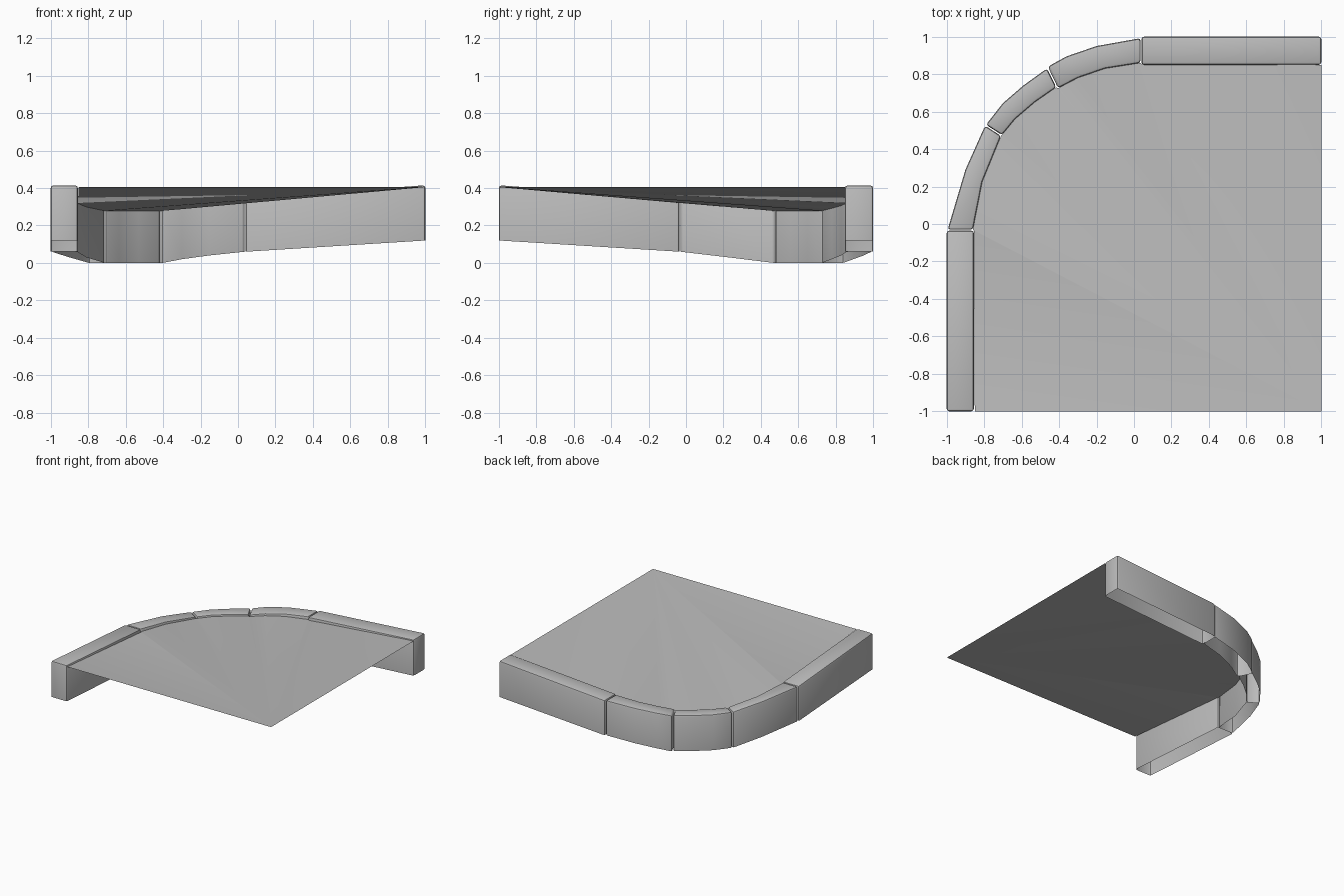
import bpy, bmesh, math

cube = bpy.data.objects.get("Cube")
if cube:
    bpy.data.objects.remove(cube, do_unlink=True)

GREY = (0.5, 0.5, 0.5, 1.0)
concrete = bpy.data.materials.new("concrete_grey")
concrete.use_nodes = True
concrete.diffuse_color = GREY
concrete.node_tree.nodes["Principled BSDF"].inputs["Base Color"].default_value = GREY


def finish(bm, name, smooth_angle):
    mesh = bpy.data.meshes.new(name)
    bm.to_mesh(mesh)
    bm.free()
    mesh.materials.append(concrete)
    obj = bpy.data.objects.new(name, mesh)
    bpy.context.collection.objects.link(obj)
    bpy.ops.object.select_all(action="DESELECT")
    obj.select_set(True)
    bpy.context.view_layer.objects.active = obj
    bpy.ops.object.shade_smooth_by_angle(angle=math.radians(smooth_angle))
    return obj


def curb(name, outer, inner, bottoms, tops):
    """Hollow kerb stone, open underneath, lofted along paired outer and inner points."""
    bm = bmesh.new()
    rings = []
    last = len(outer) - 1
    for i, (o, n) in enumerate(zip(outer, inner)):
        t = i / last
        low = bottoms[0] + (bottoms[1] - bottoms[0]) * t
        high = tops[0] + (tops[1] - tops[0]) * t
        rings.append([bm.verts.new((*p, z)) for p, z in
                      ((o, low), (o, high), (n, high), (n, low))])
    for a, b in zip(rings, rings[1:]):
        for k in range(3):
            bm.faces.new((a[k], a[k + 1], b[k + 1], b[k]))
    bm.faces.new(rings[0])
    bm.faces.new(rings[-1])
    bmesh.ops.recalc_face_normals(bm, faces=bm.faces)
    # an open shell needs its outside checked against the upward top face
    top = max(bm.faces, key=lambda f: abs(f.normal.z))
    if top.normal.z < 0:
        bmesh.ops.reverse_faces(bm, faces=bm.faces)
    sharp = [e for e in bm.edges if len(e.link_faces) == 2
             and e.calc_face_angle() > math.radians(45)]
    bmesh.ops.bevel(bm, geom=sharp, offset=0.014, segments=2, profile=0.5, affect="EDGES")
    return finish(bm, name, 40)


# Heights at the far ends, at the start of the bend and in the lowered middle
END, BEND, MID = (0.12, 0.415), (0.06, 0.345), (0.0, 0.293)


def heights(a, b):
    return (a[0], b[0]), (a[1], b[1])


# Kerb stones, from the left end round the bend
arc_a_in = [(-0.86, -0.03), (-0.81, 0.225), (-0.71, 0.47)]
arc_b_in = [(-0.705, 0.475), (-0.635, 0.56), (-0.53, 0.65), (-0.415, 0.73)]
arc_c_in = [(-0.405, 0.725), (-0.3, 0.78), (-0.155, 0.83), (0.035, 0.86)]

curb("side_curb", [(-1, -1), (-1, -0.035)], [(-0.855, -1), (-0.855, -0.035)],
     *heights(END, BEND))
curb("bend_curb_first", [(-0.995, -0.03), (-0.9, 0.29), (-0.795, 0.525)], arc_a_in,
     *heights(BEND, MID))
curb("bend_curb_middle", [(-0.79, 0.53), (-0.7, 0.645), (-0.59, 0.74), (-0.465, 0.83)],
     arc_b_in, *heights(MID, MID))
curb("bend_curb_last", [(-0.46, 0.84), (-0.36, 0.895), (-0.2, 0.95), (0.035, 0.992)],
     arc_c_in, *heights(MID, BEND))
curb("back_curb", [(0.04, 1), (1, 1)], [(0.04, 0.85), (1, 0.85)], *heights(BEND, END))

# Pavement sheet, a fan from the outer corner dipping towards the bend
HIGH, LOW, DIP = 0.405, 0.32, 0.278
rim = [(-0.85, -1, HIGH), (-0.855, -0.035, LOW)]
for pts, z0, z1 in ((arc_a_in, LOW, DIP), (arc_b_in, DIP, DIP), (arc_c_in, DIP, LOW)):
    for i, (x, y) in enumerate(pts):
        rim.append((x, y, z0 + (z1 - z0) * i / (len(pts) - 1)))
rim += [(0.04, 0.855, LOW), (1, 0.85, HIGH)]

bm = bmesh.new()
corner = bm.verts.new((1, -1, HIGH))
verts = [bm.verts.new(p) for p in rim]
for a, b in zip(verts, verts[1:]):
    bm.faces.new((corner, b, a))
for f in bm.faces:
    f.normal_update()
    if f.normal.z < 0:
        f.normal_flip()
finish(bm, "pavement", 40)
